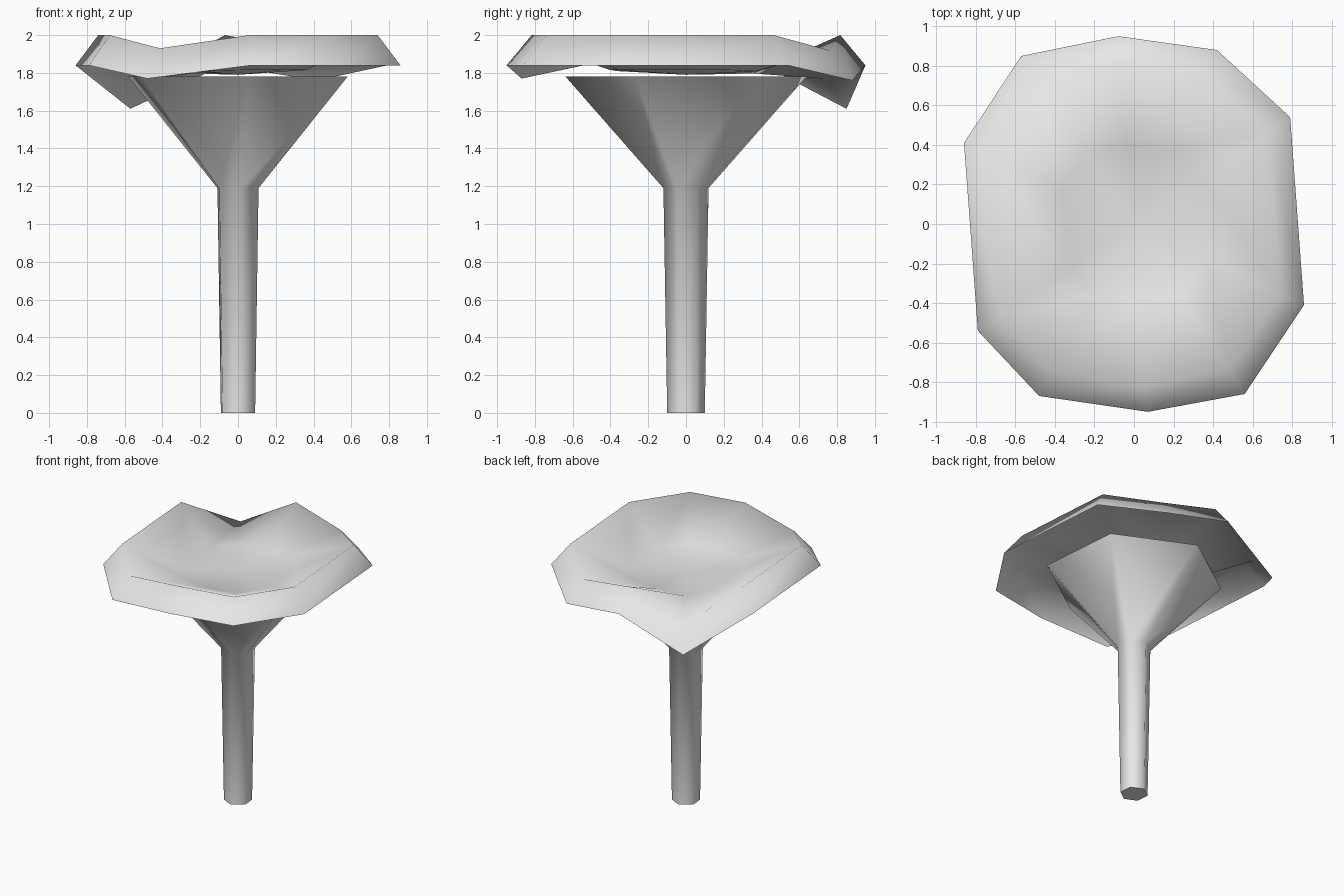
import bpy, bmesh, math

cube = bpy.data.objects.get("Cube")
if cube:
    bpy.data.objects.remove(cube, do_unlink=True)

gray = bpy.data.materials.new("light_gray")
gray.use_nodes = True
gray.diffuse_color = (0.8, 0.8, 0.8, 1)
gray.node_tree.nodes["Principled BSDF"].inputs["Base Color"].default_value = (0.8, 0.8, 0.8, 1)


def add_ring(bm, points):
    return [bm.verts.new(p) for p in points]


def bridge(bm, lower, upper):
    n = len(lower)
    for i in range(n):
        j = (i + 1) % n
        bm.faces.new((lower[i], lower[j], upper[j], upper[i]))


def finish(name, bm, angle):
    mesh = bpy.data.meshes.new(name)
    bm.to_mesh(mesh)
    bm.free()
    obj = bpy.data.objects.new(name, mesh)
    bpy.context.collection.objects.link(obj)
    mesh.materials.append(gray)
    bpy.ops.object.select_all(action='DESELECT')
    obj.select_set(True)
    bpy.context.view_layer.objects.active = obj
    bpy.ops.object.shade_smooth_by_angle(angle=math.radians(angle))
    return obj


# Stem: tapered six-sided column flaring into a closed funnel
bm = bmesh.new()
rings = []
for radius, z in ((0.10, 0), (0.12, 1.19), (0.64, 1.78)):
    angles = [math.radians(35 + 60 * k) for k in range(6)]
    rings.append(add_ring(bm, [(radius * math.cos(a), radius * math.sin(a), z) for a in angles]))
for lower, upper in zip(rings, rings[1:]):
    bridge(bm, lower, upper)
bm.faces.new(list(reversed(rings[0])))
bm.faces.new(rings[-1])
finish("stem", bm, 70)

# Cap: ten-sided sloping rim with sagging corners around a shallow dish
outline = [(0.07, -0.95, 1.84), (0.56, -0.86, 1.84), (0.86, -0.41, 1.84),
           (0.79, 0.54, 1.84), (0.42, 0.88, 1.76), (-0.08, 0.95, 1.84),
           (-0.57, 0.85, 1.61), (-0.86, 0.41, 1.84), (-0.79, -0.54, 1.84),
           (-0.48, -0.87, 1.77)]
bm = bmesh.new()
edge = add_ring(bm, outline)
crest = add_ring(bm, [(x * 0.86, y * 0.86, z + 0.16) for x, y, z in outline])
basin = add_ring(bm, [(x * 0.42, y * 0.42, 1.815 + (z - 1.84) * 0.08) for x, y, z in outline])
bridge(bm, edge, crest)
bridge(bm, crest, basin)
center = bm.verts.new((0, 0, 1.79))
for a, b in zip(basin, basin[1:] + basin[:1]):
    bm.faces.new((a, b, center))
finish("cap", bm, 120)
